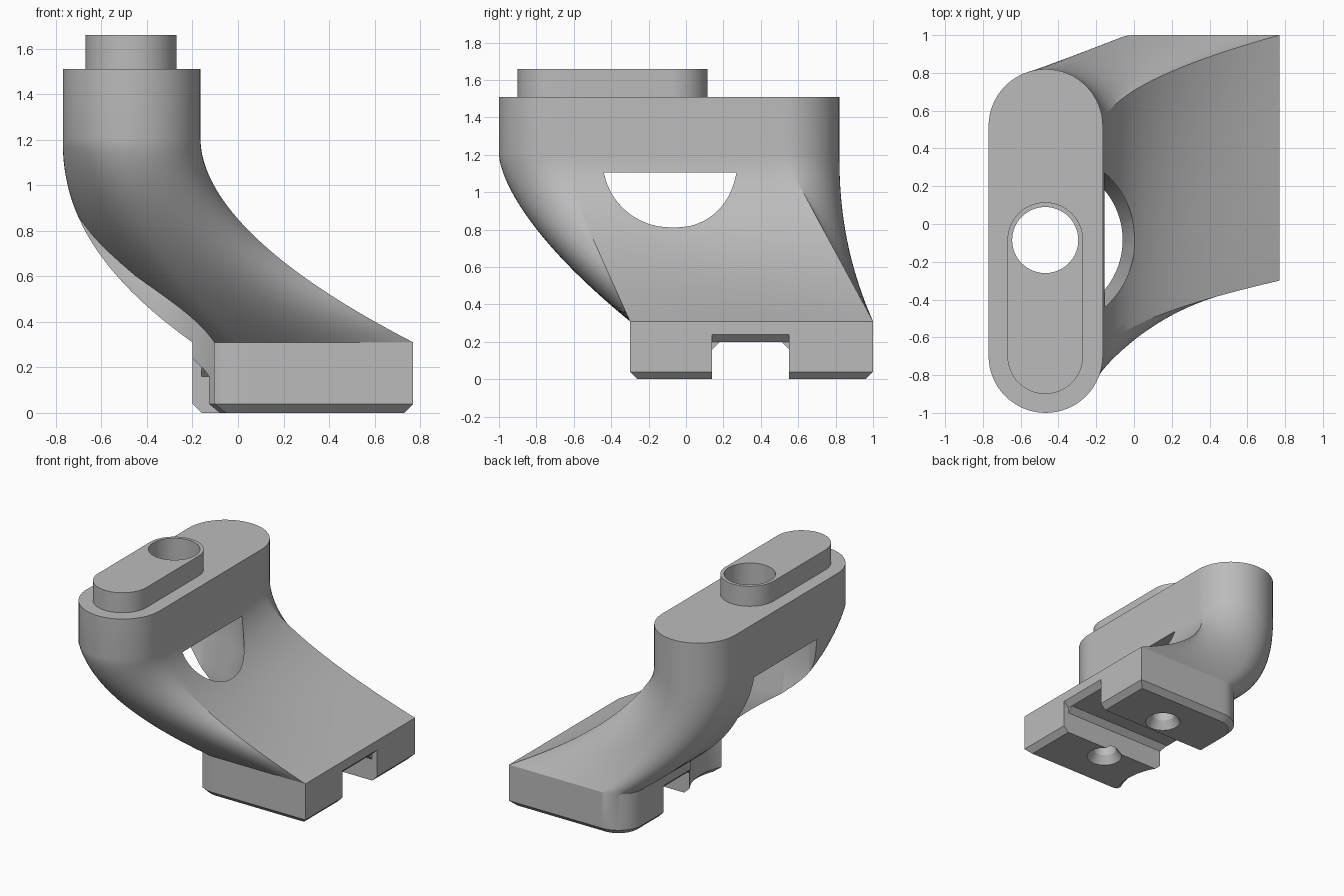
import bpy, bmesh
from math import sin, cos, pi

if "Cube" in bpy.data.objects:
    bpy.data.objects.remove(bpy.data.objects["Cube"])

grey = bpy.data.materials.new("plain grey")
grey.use_nodes = True
colour = (0.5, 0.5, 0.5, 1)
grey.diffuse_color = colour
grey.node_tree.nodes["Principled BSDF"].inputs["Base Color"].default_value = colour

HX, HY = -0.47, -0.085      # vertical bore axis
SIDE, QUARTER, LEVELS = 24, 16, 28
TURN = {1: 0, 2: 1, 4: 2, 5: 3}     # quarter turns before each rounded part


def make(name, rings):
    """Skin a stack of equal closed rings and cap both ends."""
    bm = bmesh.new()
    loops = [[bm.verts.new(p) for p in ring] for ring in rings]
    n = len(loops[0])
    for a, b in zip(loops, loops[1:]):
        for i in range(n):
            j = (i + 1) % n
            bm.faces.new((a[i], a[j], b[j], b[i]))
    bm.faces.new(loops[0][::-1])
    bm.faces.new(loops[-1])
    bmesh.ops.recalc_face_normals(bm, faces=bm.faces)
    mesh = bpy.data.meshes.new(name)
    bm.to_mesh(mesh)
    bm.free()
    mesh.materials.append(grey)
    ob = bpy.data.objects.new(name, mesh)
    bpy.context.collection.objects.link(ob)
    return ob


def turned(name, x, y, profile, seg=96):
    return make(name, [[(x + r * cos(2 * pi * i / seg), y + r * sin(2 * pi * i / seg), z)
                        for i in range(seg)] for r, z in profile])


def outline_params():
    """Walk round a section: right side, back, left side, front."""
    out = []
    for part, count in enumerate((SIDE, QUARTER, QUARTER, SIDE, QUARTER, QUARTER)):
        out += [(part, i / count) for i in range(count)]
    return out


def slot(part, t, x0, x1, y0, y1):
    r, cx = (x1 - x0) / 2, (x0 + x1) / 2
    lo, hi = y0 + r, y1 - r
    if part == 0:
        return x1, lo + t * (hi - lo)
    if part == 3:
        return x0, hi + t * (lo - hi)
    a = (TURN[part] + t) * pi / 2
    return cx + r * cos(a), (hi if part < 3 else lo) + r * sin(a)


def foot(part, t, inset=0.0):
    x0, x1, y0, y1 = -0.2 + inset, 0.77 - inset, -0.3 + inset, 1 - inset
    r = 0.2 - inset
    cx, lo, hi = x0 + r, y0 + r, y1 - r
    if part == 0:
        return x1, y0 + t * (y1 - y0)
    if part == 1:
        return x1 + t * (cx - x1), y1
    if part == 3:
        return x0, hi + t * (lo - hi)
    if part == 5:
        return cx + t * (x1 - cx), y0
    a = (TURN[part] + t) * pi / 2
    return cx + r * cos(a), (hi if part == 2 else lo) + r * sin(a)


def sweep_powers(part, t):
    """How late the neck swings out in x and in y at a point of the section."""
    if part == 0:
        return 1.85 + 0.25 * sin(pi * t), 1
    if part == 3:
        return 2.2, 2.2 - 1.2 * t
    a = (TURN[part] + t) * pi / 2
    bulge = abs(sin(a))
    y_power = {1: 1 + 1.2 * bulge, 2: 2.2, 4: 1 + 0.55 * bulge ** 3, 5: 1 + 0.55 * bulge}
    return 2.025 - 0.175 * cos(a), y_power[part]


def cut(ob, cutters):
    """Subtract the cutters, bake the result and drop the helpers."""
    for c in cutters:
        c.hide_render = True
        mod = ob.modifiers.new("cut", 'BOOLEAN')
        mod.operation, mod.solver, mod.object = 'DIFFERENCE', 'EXACT', c
    bpy.context.view_layer.update()
    deps = bpy.context.evaluated_depsgraph_get()
    baked = bpy.data.meshes.new_from_object(ob.evaluated_get(deps))
    ob.modifiers.clear()
    ob.data = baked
    for c in cutters:
        bpy.data.objects.remove(c)


def smooth(ob):
    bpy.ops.object.select_all(action='DESELECT')
    ob.select_set(True)
    bpy.context.view_layer.objects.active = ob
    bpy.ops.object.shade_smooth_by_angle(angle=0.3)


# Body: chamfered foot, swept neck, slot-shaped head
params = outline_params()
HEAD = (-0.77, -0.165, -1, 0.82)
rings = [[(*foot(p, t, d), z) for p, t in params] for d, z in ((0.04, 0), (0, 0.04))]
for k in range(LEVELS + 1):
    u = 1 - k / LEVELS
    ring = []
    for p, t in params:
        (ax, ay), (bx, by), (ex, ey) = slot(p, t, *HEAD), foot(p, t), sweep_powers(p, t)
        ring.append((ax + (bx - ax) * u ** ex, ay + (by - ay) * u ** ey, 1.2 - 0.89 * u))
    rings.append(ring)
rings.append([(*slot(p, t, *HEAD), 1.51) for p, t in params])
body = make("bracket_body", rings)

# Keyway under the foot, flared at both mouths
KEYWAY = [(0.14, -0.1), (0.55, -0.1), (0.55, 0.16), (0.51, 0.2), (0.18, 0.2), (0.14, 0.16)]
groove = make("groove_cutter", [[(x, y, z) for y, z in KEYWAY] for x in (-1, 1)])
MOUTH = [(-0.04, 0.1), (0.03, 0.1), (0.03, 0.24), (0, 0.24), (-0.04, 0.2)]
mouths = [make("mouth_cutter", [[(edge + side * x, y, z) for x, z in MOUTH] for y in (0.14, 0.55)])
          for edge, side in ((0.77, 1), (-0.2, -1))]

# Clearance pocket below the head and bore above it
pocket = turned("pocket_cutter", HX, HY, [(0.46, -0.01), (0.41, 0.04), (0.41, 0.6),
                                          (0.475, 0.82), (0.475, 1.105)])
bore = turned("bore_cutter", HX, HY, [(0.175, 1.0), (0.175, 1.8)], 64)
screws = [turned("screw_cutter", 0.31, y, [(0.13, -0.01), (0.085, 0.06), (0.085, 0.26)], 40)
          for y in (0.04, 0.69)]
cut(body, [groove, pocket, bore] + mouths + screws)
smooth(body)

# Raised key on the head
KEY = (-0.67, -0.27, -0.9, 0.115)
key = make("top_key", [[(*slot(p, t, *KEY), z) for p, t in params] for z in (1.51, 1.66)])
cut(key, [turned("key_bore_cutter", HX, HY, [(0.175, 1.0), (0.175, 1.8)], 64)])
smooth(key)
